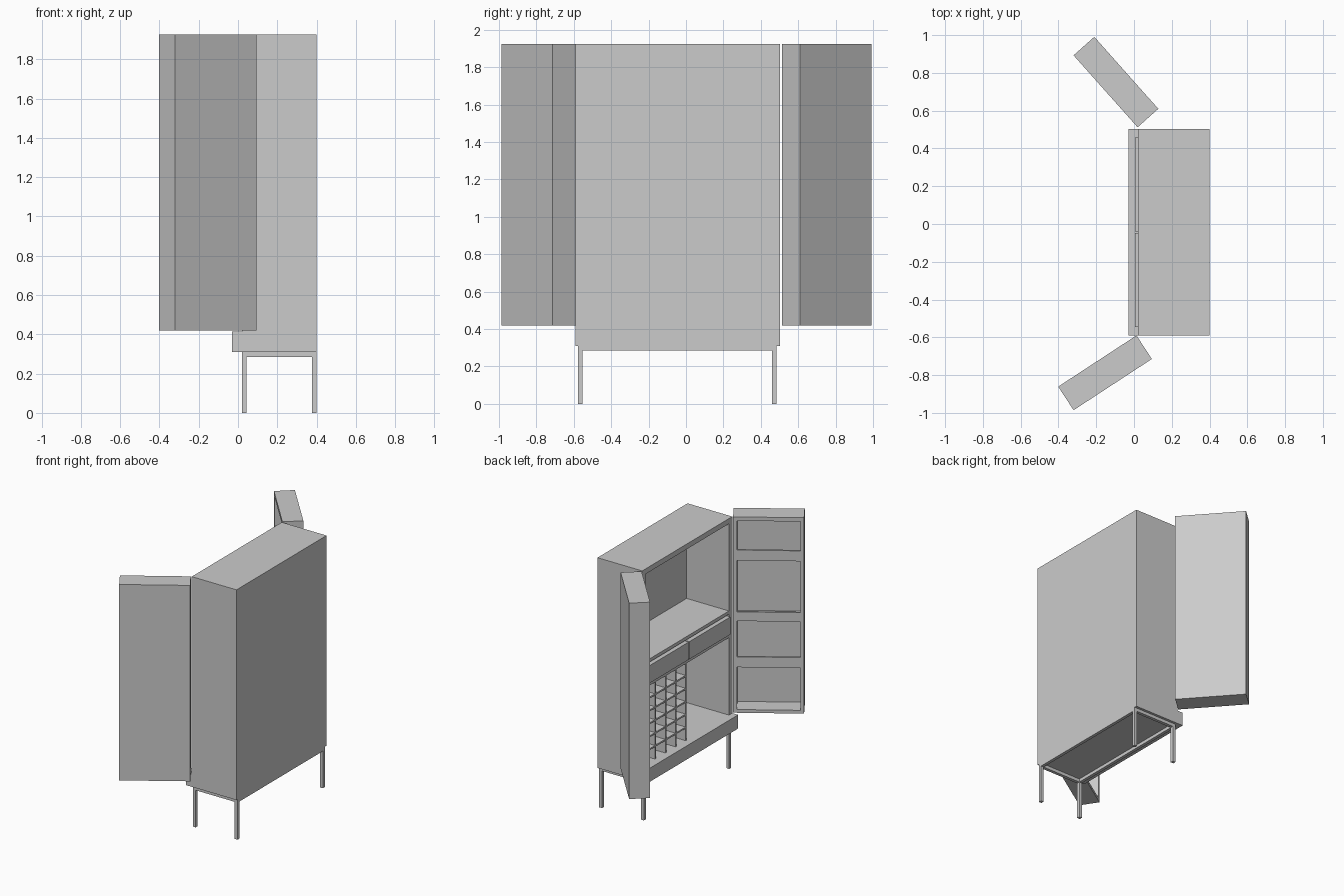
import bpy, bmesh, math
from mathutils import Vector

if "Cube" in bpy.data.objects:
    bpy.data.objects.remove(bpy.data.objects["Cube"])


def build(name, boxes, origin=(0, 0), angle=0.0, flip=1):
    """One object from boxes (x0,x1,y0,y1,z0,z1), optionally mirrored and turned about z."""
    bm = bmesh.new()
    c, s = math.cos(angle), math.sin(angle)
    for x0, x1, y0, y1, z0, z1 in boxes:
        for v in bmesh.ops.create_cube(bm, size=1)['verts']:
            x = x0 + (v.co.x + 0.5) * (x1 - x0)
            y = (y0 + (v.co.y + 0.5) * (y1 - y0)) * flip
            z = z0 + (v.co.z + 0.5) * (z1 - z0)
            v.co = Vector((origin[0] + c * x - s * y, origin[1] + s * x + c * y, z))
    bmesh.ops.recalc_face_normals(bm, faces=bm.faces)
    me = bpy.data.meshes.new(name)
    bm.to_mesh(me)
    bm.free()
    ob = bpy.data.objects.new(name, me)
    bpy.context.collection.objects.link(ob)
    return ob


# Main dimensions
XF, XB = 0.02, 0.40
Y0, Y1 = -0.59, 0.503
Z0, ZT = 0.31, 1.925
T = 0.04
YM = (Y0 + Y1) / 2
FLOOR = 0.415

# Cabinet shell, open towards -x
build("cabinet_shell", [
    (XF, XB, Y0, Y0 + T, FLOOR, ZT),
    (XF, XB, Y1 - T, Y1, FLOOR, ZT),
    (XF, XB, Y0 + T, Y1 - T, ZT - T, ZT),
    (XB - 0.02, XB, Y0 + T, Y1 - T, FLOOR, ZT - T),
])

# Deep base that sticks out under the doors
build("cabinet_base", [(-0.03, XB, Y0, Y1, Z0, FLOOR)])

# Shelves above and below the drawers, and the lower divider
build("inner_shelves", [
    (XF, XB - 0.02, Y0 + T, Y1 - T, 1.19, 1.215),
    (XF, XB - 0.02, Y0 + T, Y1 - T, 1.01, 1.035),
])

# Pair of drawers
for i, (a, b) in enumerate([(Y0 + T + 0.005, YM - 0.004), (YM + 0.004, Y1 - T - 0.005)]):
    build(f"drawer_{i + 1}", [(0.005, XB - 0.03, a, b, 1.04, 1.175)])

# Bottle rack filling one half of the lower compartment
ry0, ry1, rz0, rz1 = YM, Y1 - T, FLOOR, 1.01
cols, rows, t = 4, 6, 0.012
rack = []
for i in range(cols + 1):
    y = ry0 + (ry1 - ry0 - t) * i / cols
    rack.append((XF + 0.005, XB - 0.02, y, y + t, rz0, rz1))
for j in range(1, rows):
    z = rz0 + (rz1 - rz0) * j / rows
    rack.append((XF + 0.006, XB - 0.02, ry0 + 0.002, ry1 - 0.002, z - t / 2, z + t / 2))
build("bottle_rack", rack)

# Stand: rectangular frame on four square legs
L = 0.024
SY0, SY1 = Y0 + 0.013, Y1 - 0.02
build("stand_frame", [
    (XF, XB, SY0, SY0 + L, 0.285, Z0),
    (XF, XB, SY1 - L, SY1, 0.285, Z0),
    (XF, XF + L, SY0 + L, SY1 - L, 0.285, Z0),
    (XB - L, XB, SY0 + L, SY1 - L, 0.285, Z0),
])
for nx, x in (("front", XF), ("rear", XB - L)):
    for ny, y in (("right", SY0), ("left", SY1 - L)):
        build(f"{nx}_{ny}_leg", [(x, x + L, y, y + L, 0, 0.285)])


# Doors: shallow boxes with shelves, the open side at local y = 0
def door(name, origin, tip, width, depth, flip):
    f, zb = 0.026, 0.42
    boxes = [
        (0, f, 0, depth, zb, ZT),
        (width - f, width, 0, depth, zb, ZT),
        (f, width - f, 0, depth, zb, zb + 0.025),
        (f, width - f, 0, depth, ZT - 0.03, ZT),
        (f, width - f, depth - 0.015, depth, zb + 0.025, ZT - 0.03),
    ]
    # Each shelf has a raised rail along its front
    for z, top in ((0.77, 0.85), (1.125, 1.195), (1.59, 1.67)):
        boxes.append((f, width - f, 0.015, depth - 0.015, z, z + 0.02))
        boxes.append((f, width - f, 0, 0.015, z, top))
    ang = math.atan2(tip[1] - origin[1], tip[0] - origin[0])
    build(name, boxes, origin, ang, flip)


door("left_door", (0.019, 0.512), (-0.32, 0.893), 0.51, 0.147, -1)
door("right_door", (0.013, -0.59), (-0.403, -0.862), 0.495, 0.149, 1)
